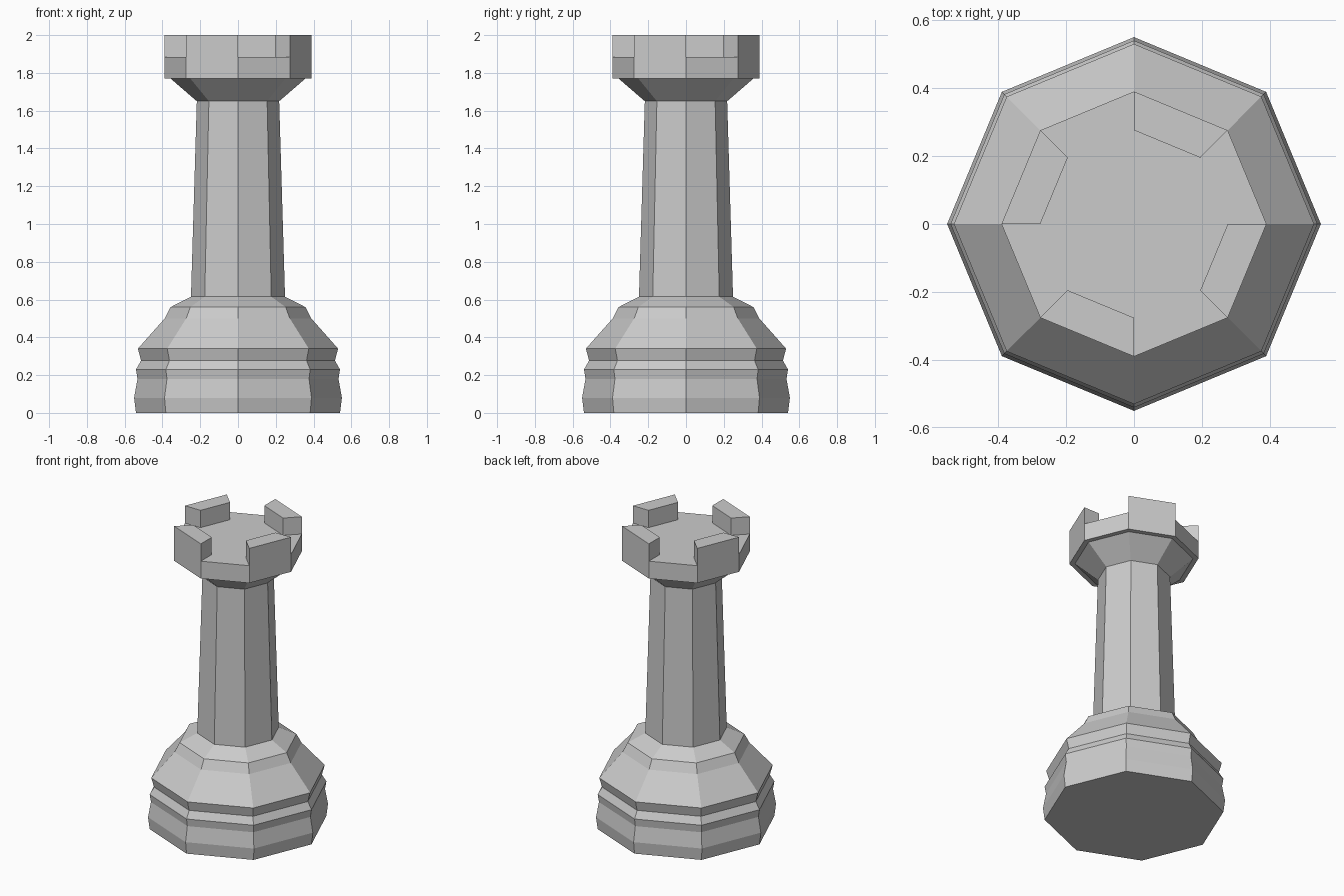
import bpy
import bmesh
from math import cos, sin, pi

SIDES = 8
STEP = 2 * pi / SIDES

cube = bpy.data.objects.get("Cube")
if cube:
    bpy.data.objects.remove(cube, do_unlink=True)

# Single stone grey for the whole piece
grey = bpy.data.materials.new("stone grey")
grey.use_nodes = True
colour = (0.6, 0.6, 0.6, 1)
grey.diffuse_color = colour
grey.node_tree.nodes["Principled BSDF"].inputs["Base Color"].default_value = colour


def finish(name, bm):
    mesh = bpy.data.meshes.new(name)
    bm.to_mesh(mesh)
    bm.free()
    mesh.materials.append(grey)
    obj = bpy.data.objects.new(name, mesh)
    bpy.context.collection.objects.link(obj)
    return obj


def ring_point(radius, step, z):
    return (radius * cos(step * STEP), radius * sin(step * STEP), z)


def turned(name, profile, cap_bottom=False, cap_top=False):
    """Octagonal turning of a (radius, height) profile listed from the bottom up."""
    bm = bmesh.new()
    rings = [[bm.verts.new(ring_point(r, i, z)) for i in range(SIDES)]
             for r, z in profile]
    for low, high in zip(rings, rings[1:]):
        for i in range(SIDES):
            j = (i + 1) % SIDES
            bm.faces.new((low[i], low[j], high[j], high[i]))
    if cap_bottom:
        bm.faces.new(rings[0][::-1])
    if cap_top:
        bm.faces.new(rings[-1])
    return finish(name, bm)


def merlon(name, step, inner, outer, bottom, top):
    """Wall block standing along one side of the octagon."""
    bm = bmesh.new()
    outline = ((outer, step), (outer, step + 1), (inner, step + 1), (inner, step))
    face = bm.faces.new([bm.verts.new(ring_point(r, s, bottom)) for r, s in outline])
    side = bmesh.ops.extrude_face_region(bm, geom=[face], use_keep_orig=True)
    raised = [v for v in side["geom"] if isinstance(v, bmesh.types.BMVert)]
    bmesh.ops.translate(bm, verts=raised, vec=(0, 0, top - bottom))
    bmesh.ops.recalc_face_normals(bm, faces=bm.faces)
    return finish(name, bm)


# Stepped foot with its sloping shoulder
turned("base", [(0.54, 0), (0.55, 0.08), (0.532, 0.18), (0.54, 0.23),
                (0.513, 0.277), (0.53, 0.34), (0.388, 0.5), (0.357, 0.56),
                (0.249, 0.615)], cap_bottom=True)

# Tapering column
turned("shaft", [(0.249, 0.615), (0.218, 1.65)])

# Flared head with a narrow ledge and flat floor
turned("head", [(0.218, 1.65), (0.357, 1.77), (0.39, 1.77), (0.39, 1.885)],
       cap_top=True)

# Battlements on every second side
for n, step in enumerate(range(1, SIDES, 2), 1):
    merlon(f"battlement_{n}", step, 0.276, 0.39, 1.885, 2.0)
